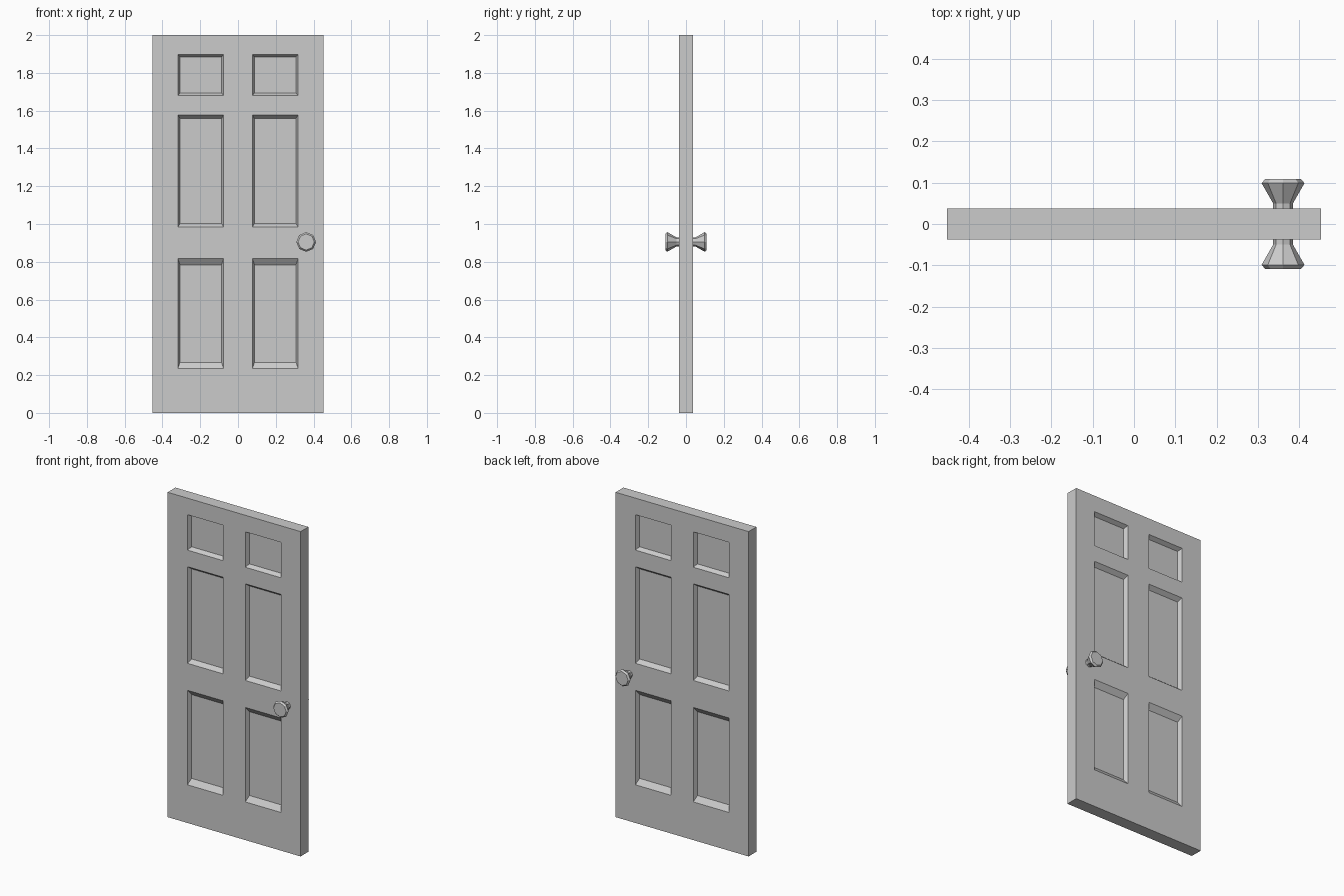
import bpy, bmesh, math

if "Cube" in bpy.data.objects:
    bpy.data.objects.remove(bpy.data.objects["Cube"])

W, H, T = 0.453, 2.0, 0.038          # half width, height, half thickness
DEPTH = 0.025                        # panel recess depth


def finish(name, bm):
    """Turn a front-half bmesh into an object mirrored to the back."""
    bmesh.ops.remove_doubles(bm, verts=bm.verts, dist=1e-5)
    bmesh.ops.recalc_face_normals(bm, faces=bm.faces)
    me = bpy.data.meshes.new(name)
    bm.to_mesh(me)
    bm.free()
    ob = bpy.data.objects.new(name, me)
    bpy.context.collection.objects.link(ob)
    m = ob.modifiers.new("both_sides", 'MIRROR')
    m.use_axis = (False, True, False)
    return ob


def quad(bm, *pts):
    bm.faces.new([bm.verts.new(p) for p in pts])


def rect(x0, x1, z0, z1, y):
    return [(x0, y, z0), (x1, y, z0), (x1, y, z1), (x0, y, z1)]


# Door slab: front face as a grid, with sloped recesses in the panel cells
xs = [-W, -0.318, -0.076, 0.076, 0.318, W]
zs = [0, 0.235, 0.817, 0.983, 1.578, 1.68, 1.898, H]
inset_x = 0.011
inset_z = {1: 0.033, 3: 0.02, 5: 0.014}
bm = bmesh.new()
for i in range(len(xs) - 1):
    for j in range(len(zs) - 1):
        outer = rect(xs[i], xs[i + 1], zs[j], zs[j + 1], -T)
        if i in (1, 3) and j in inset_z:
            d = inset_z[j]
            inner = rect(xs[i] + inset_x, xs[i + 1] - inset_x,
                         zs[j] + d, zs[j + 1] - d, -T + DEPTH)
            for k in range(4):
                n = (k + 1) % 4
                quad(bm, outer[k], outer[n], inner[n], inner[k])
            quad(bm, *inner)
        else:
            quad(bm, *outer)
# Slab edges, from the front face to the middle plane
for a, b in zip(xs, xs[1:]):
    for z in (0, H):
        quad(bm, (a, -T, z), (b, -T, z), (b, 0, z), (a, 0, z))
for a, b in zip(zs, zs[1:]):
    for x in (-W, W):
        quad(bm, (x, -T, a), (x, -T, b), (x, 0, b), (x, 0, a))
finish("door_slab", bm)

# Octagonal knobs: short neck, flared body, chamfered cap
profile = [(0.024, 0.03), (0.024, 0.05), (0.052, 0.099), (0.043, 0.109)]
cx, cz, sides = 0.361, 0.905, 8
bm = bmesh.new()
rings = [[bm.verts.new((cx + r * math.cos(math.tau * s / sides), -y,
                        cz + r * math.sin(math.tau * s / sides)))
          for s in range(sides)] for r, y in profile]
for a, b in zip(rings, rings[1:]):
    for s in range(sides):
        n = (s + 1) % sides
        bm.faces.new((a[s], a[n], b[n], b[s]))
bm.faces.new(rings[0])
bm.faces.new(rings[-1])
finish("door_knobs", bm)
